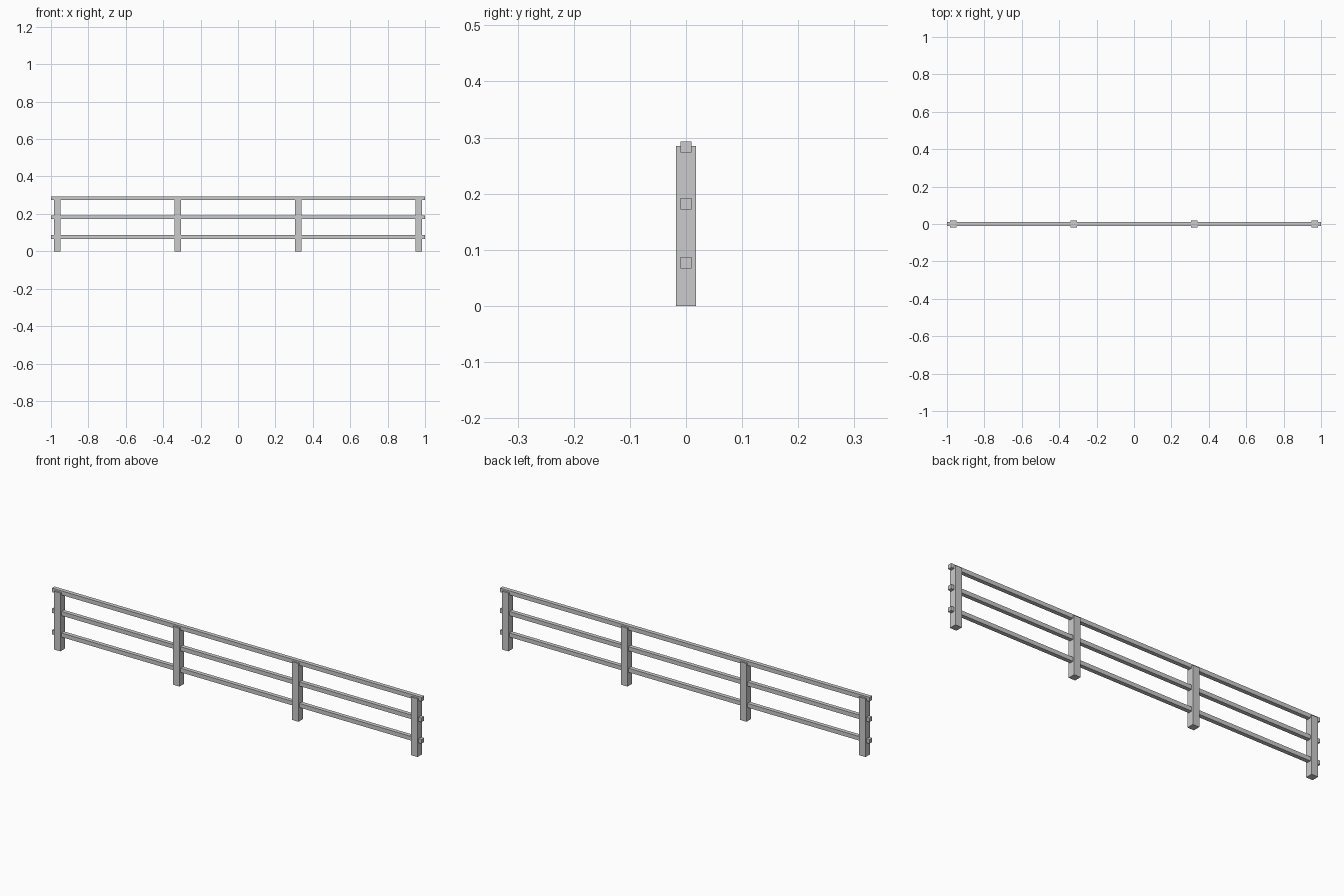
import bpy

if "Cube" in bpy.data.objects:
    bpy.data.objects.remove(bpy.data.objects["Cube"])


def box(name, centre, size):
    bpy.ops.mesh.primitive_cube_add(size=1, location=centre)
    ob = bpy.context.object
    ob.name = name
    ob.scale = size
    bpy.ops.object.transform_apply(location=False, rotation=False, scale=True)
    return ob


# Four evenly spaced square posts
POST_W, POST_H, SPACING = 0.035, 0.285, 0.644
for i in range(4):
    box(f"post_{i + 1}", ((i - 1.5) * SPACING, 0, POST_H / 2),
        (POST_W, POST_W, POST_H))

# Three full-length rails passing through the posts
for name, z in (("lower_rail", 0.077), ("middle_rail", 0.182), ("top_rail", 0.283)):
    box(name, (0, 0, z), (2.0, 0.02, 0.02))
